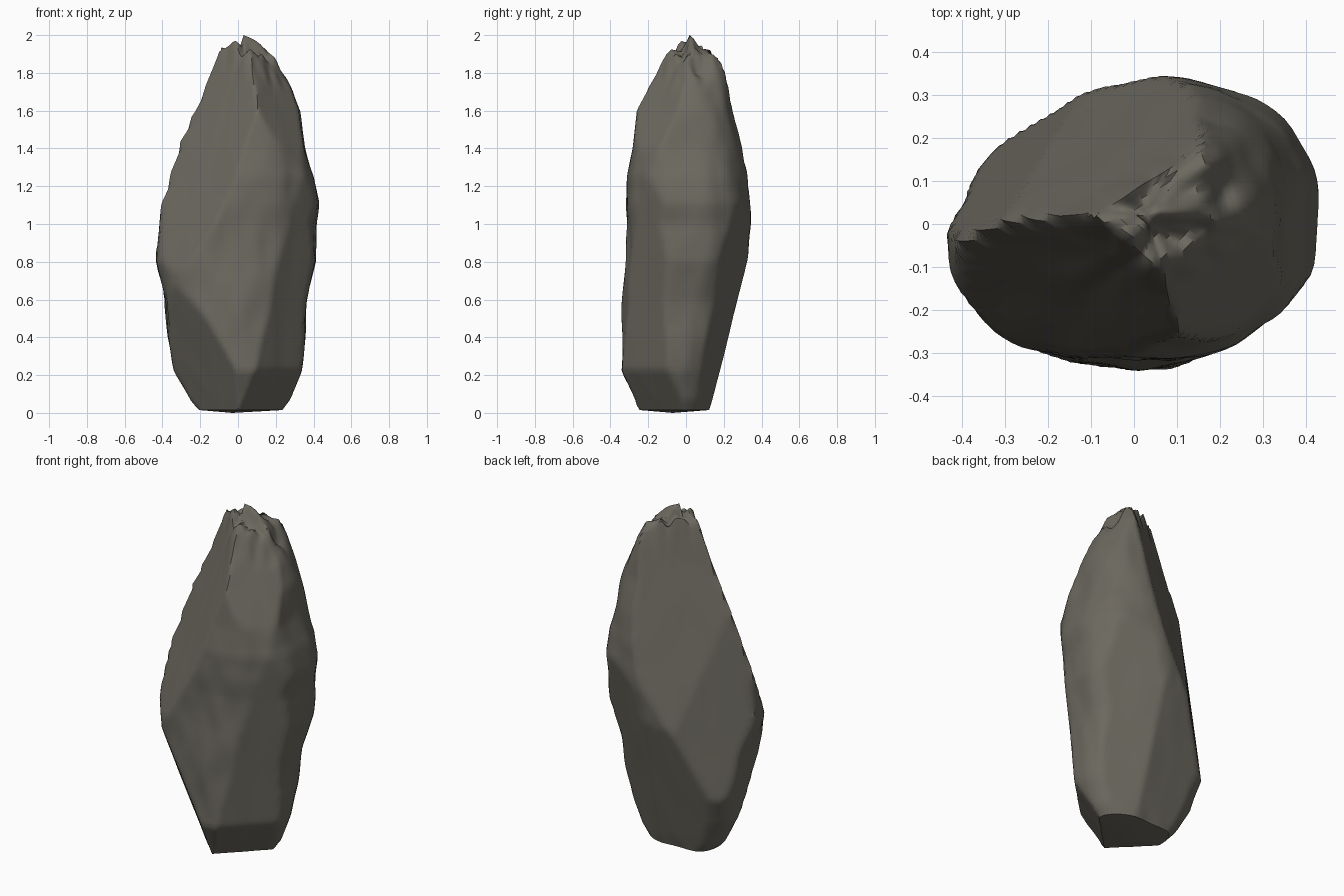
import bpy, bmesh, math
from mathutils import Vector, noise

cube = bpy.data.objects.get("Cube")
if cube:
    bpy.data.objects.remove(cube, do_unlink=True)

SIDES, LEVELS, FOOT, TOP = 96, 72, .015, 1.91

# Outline by height: z, x min, x max, y min, y max
outline = [
    (FOOT, -.2, .25, -.26, .12), (.07, -.25, .29, -.275, .135),
    (.22, -.335, .335, -.345, .18), (.4, -.37, .355, -.335, .235),
    (.6, -.39, .37, -.33, .285), (.8, -.435, .415, -.315, .32),
    (1, -.42, .405, -.305, .34), (1.11, -.41, .425, -.31, .34),
    (1.25, -.38, .405, -.31, .33), (1.4, -.33, .355, -.285, .31),
    (1.6, -.25, .325, -.265, .245), (1.72, -.2, .28, -.25, .225),
    (1.84, -.15, .21, -.21, .21), (TOP, -.12, .175, -.16, .2)]

# Broad cleaved faces: normal and offset
cleaves = [
    (Vector((-2.35, 3.77, 1)), 2.2),     # back left slope
    (Vector((-.7, .7, .12)), .392),      # lower back left face
    (Vector((-2.05, -2.5, 1)), 2.04),    # front left face
    (Vector((-.7, -.7, -.35)), .165),    # front left underside
    (Vector((-.07, 1, -.253)), .118),    # back underside
    (Vector((.4, .88, -.2)), .145),      # back right face
    (Vector((.7, -.7, -.08)), .285),     # front right face
    (Vector((.7, -.7, -.6)), .165),      # front right foot
    (Vector((1, -1, .62)), 1.36)]        # front right shoulder


def extents(z):
    for low, high in zip(outline, outline[1:]):
        if z <= high[0]:
            t = (z - low[0]) / (high[0] - low[0])
            return [a + (b - a) * t for a, b in zip(low[1:], high[1:])]
    return outline[-1][1:]


def surface_point(angle, z):
    """Point along a ray from the core, limited by the cleaved faces."""
    x0, x1, y0, y1 = extents(z)
    core = Vector(((x0 + x1) / 2, (y0 + y1) / 2, z))
    core.x += .03 * max(0, z - 1)
    ray = Vector((math.cos(angle), math.sin(angle), 0))
    rx = x1 - core.x if ray.x > 0 else core.x - x0
    ry = y1 - core.y if ray.y > 0 else core.y - y0
    # Squarer at the back left and towards the summit
    n = 4 if ray.x < 0 < ray.y else 2.5 + 2 * max(0, z - 1.3)
    r = (abs(ray.x / rx) ** n + abs(ray.y / ry) ** n) ** (-1 / n)
    p = core + ray * r
    # Weathered lumps, stretched along the height
    r += .014 * noise.noise(Vector((p.x * 6, p.y * 6, z * 2.5)))
    r += .008 * noise.noise(Vector((p.x * 13, p.y * 13, z * 5 + 4)))
    for normal, offset in cleaves:
        slope = normal.dot(ray)
        if slope > 0:
            r = min(r, max(.03, (offset - normal.dot(core)) / slope))
    r += .003 * noise.noise(Vector((p.x * 8, p.y * 8, z * 3 + 9)))
    return core + ray * r


def raggedness(p):
    """Height change of the broken summit, falling towards the right."""
    jag = noise.noise(Vector((p.x * 17, p.y * 17, 2)))
    return .07 * jag - .18 * (p.x - .03)


bm = bmesh.new()
rings = []
for i in range(LEVELS + 1):
    z = FOOT + (TOP - FOOT) * i / LEVELS
    ring = []
    for j in range(SIDES):
        p = surface_point(math.tau * j / SIDES, z)
        p.z += raggedness(p) * max(0, (z - 1.7) / (TOP - 1.7))
        ring.append(bm.verts.new(p))
    rings.append(ring)

# Broken summit: shrinking rings with jagged heights
heart = Vector((.03, .02, 0))
for k in (.8, .6, .4, .2):
    ring = []
    for v in rings[LEVELS]:
        p = heart.lerp(v.co, k)
        p.z = min(2, TOP + .06 * (1 - k) + raggedness(p))
        ring.append(bm.verts.new(p))
    rings.append(ring)

for low, high in zip(rings, rings[1:]):
    for j in range(SIDES):
        n = (j + 1) % SIDES
        bm.faces.new((low[j], low[n], high[n], high[j]))

# Close the summit and the foot
for ring, centre in ((rings[-1], (.03, .02, 2)), (rings[0], (-.03, -.07, 0))):
    tip = bm.verts.new(centre)
    for j in range(SIDES):
        bm.faces.new((ring[j], ring[(j + 1) % SIDES], tip))
bmesh.ops.recalc_face_normals(bm, faces=bm.faces)

mesh = bpy.data.meshes.new("rock")
bm.to_mesh(mesh)
bm.free()
rock = bpy.data.objects.new("rock", mesh)
bpy.context.collection.objects.link(rock)

stone = bpy.data.materials.new("grey_brown_stone")
stone.use_nodes = True
colour = (.15, .14, .115, 1)
stone.diffuse_color = colour
stone.node_tree.nodes["Principled BSDF"].inputs["Base Color"].default_value = colour
mesh.materials.append(stone)

bpy.context.view_layer.objects.active = rock
rock.select_set(True)
bpy.ops.object.shade_smooth_by_angle(angle=math.radians(45))
